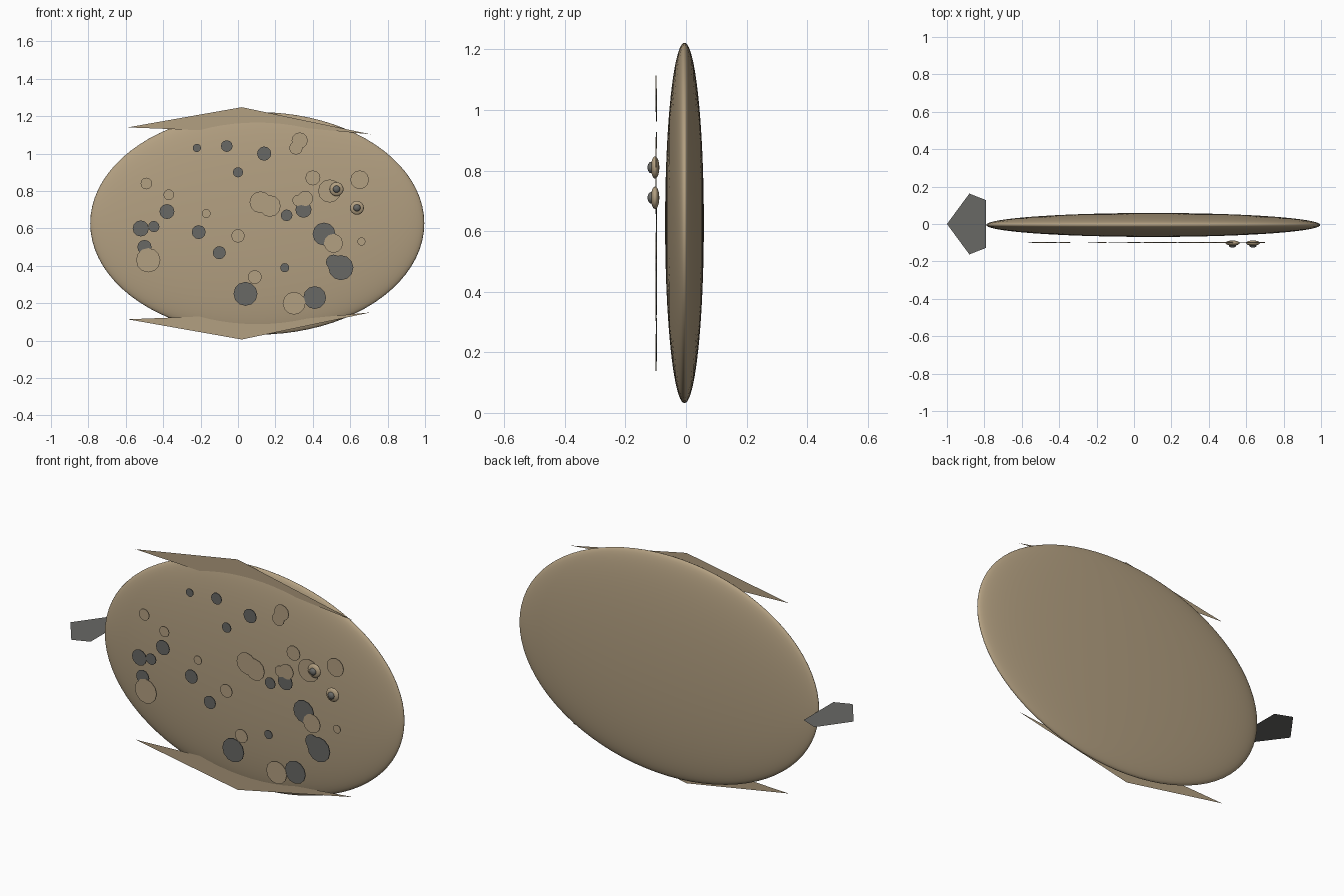
import bpy
import bmesh
from mathutils import Matrix, Vector

if "Cube" in bpy.data.objects:
    bpy.data.objects.remove(bpy.data.objects["Cube"])


def make_material(name, color):
    mat = bpy.data.materials.new(name)
    mat.use_nodes = True
    mat.diffuse_color = (*color, 1)
    mat.node_tree.nodes["Principled BSDF"].inputs["Base Color"].default_value = (*color, 1)
    return mat


sand = make_material("sand skin", (0.45, 0.35, 0.22))
slate = make_material("slate grey", (0.14, 0.14, 0.13))

MIDDLE = 0.627          # height of the horizontal axis of symmetry
SPOT_PLANE = -0.097     # depth of the floating skin spots


def finish(name, bm, material):
    mesh = bpy.data.meshes.new(name)
    bm.to_mesh(mesh)
    bm.free()
    mesh.materials.append(material)
    obj = bpy.data.objects.new(name, mesh)
    bpy.context.collection.objects.link(obj)
    return obj


def ellipsoid(name, center, radii, material, segments, rings):
    """Smooth ellipsoid whose poles point along the depth axis."""
    bm = bmesh.new()
    bmesh.ops.create_uvsphere(bm, u_segments=segments, v_segments=rings, radius=1)
    bmesh.ops.rotate(bm, verts=bm.verts, matrix=Matrix.Rotation(1.5708, 3, "X"))
    bmesh.ops.scale(bm, verts=bm.verts, vec=radii)
    bmesh.ops.translate(bm, verts=bm.verts, vec=center)
    for face in bm.faces:
        face.smooth = True
    return finish(name, bm, material)


def sheet(name, points, material):
    """Single flat face through the given points."""
    bm = bmesh.new()
    bm.faces.new([bm.verts.new(p) for p in points])
    return finish(name, bm, material)


def spots(name, layout, material, lift):
    """Thin discs facing the front; x and z in hundredths, radius in thousandths."""
    bm = bmesh.new()
    for x, z, radius in layout:
        place = Matrix.Translation(Vector((x / 100, SPOT_PLANE - lift, z / 100)))
        bmesh.ops.create_cone(
            bm, cap_ends=True, segments=12, depth=0.004,
            radius1=radius / 1000, radius2=radius / 1000,
            matrix=place @ Matrix.Rotation(1.5708, 4, "X"))
    return finish(name, bm, material)


# Flat oval body
ellipsoid("body", (0.103, -0.005, MIDDLE), (0.893, 0.064, 0.595), sand, 80, 40)

# Upper and lower fins, mirrored about the middle height
fin_outline = [(-0.59, 0.513), (0.02, 0.621), (0.71, 0.476), (0.25, 0.52), (0, 0.49)]
for name, side in (("upper_fin", 1), ("lower_fin", -1)):
    outline = fin_outline[::side]
    sheet(name, [(x, -0.032, MIDDLE + side * rise) for x, rise in outline], sand)

# Horizontal tail plate
half_tail = [(-0.88, 0.163), (-0.79, 0.127)]
tail = [(-1, 0)] + [(x, -y) for x, y in half_tail] + half_tail[::-1]
sheet("tail_fin", [(x, y, MIDDLE - 0.003) for x, y in tail], slate)

# Dark skin spots
spots("dark_spots", [
    (-22, 103, 22), (-6, 104, 31), (14, 100, 38), (0, 90, 27), (-38, 69, 40),
    (-52, 60, 43), (-45, 61, 30), (-50, 50, 38), (-21, 58, 37), (-10, 47, 35),
    (26, 67, 31), (35, 70, 43), (46, 57, 61), (25, 39, 24), (55, 39, 67),
    (51, 42, 40), (4, 25, 64), (41, 23, 61),
], slate, 0)

# Pale skin spots, just in front of the dark ones
spots("pale_spots", [
    (33, 107, 43), (31, 103, 36), (40, 87, 40), (65, 86, 50), (49, 80, 62),
    (12, 74, 58), (17, 72, 58), (36, 76, 41), (32, 75, 30), (-49, 84, 31),
    (-37, 78, 29), (-17, 68, 24), (0, 56, 36), (-48, 43, 65), (9, 34, 37),
    (30, 20, 61), (51, 52, 51), (66, 53, 22),
], sand, 0.002)

# Two eyes with raised pupils
for name, x, z in (("upper", 0.527, 0.81), ("lower", 0.636, 0.71)):
    ellipsoid(name + "_eye", (x, -0.102, z), (0.037, 0.014, 0.037), sand, 24, 12)
    ellipsoid(name + "_pupil", (x, -0.115, z), (0.019, 0.012, 0.019), slate, 16, 8)
